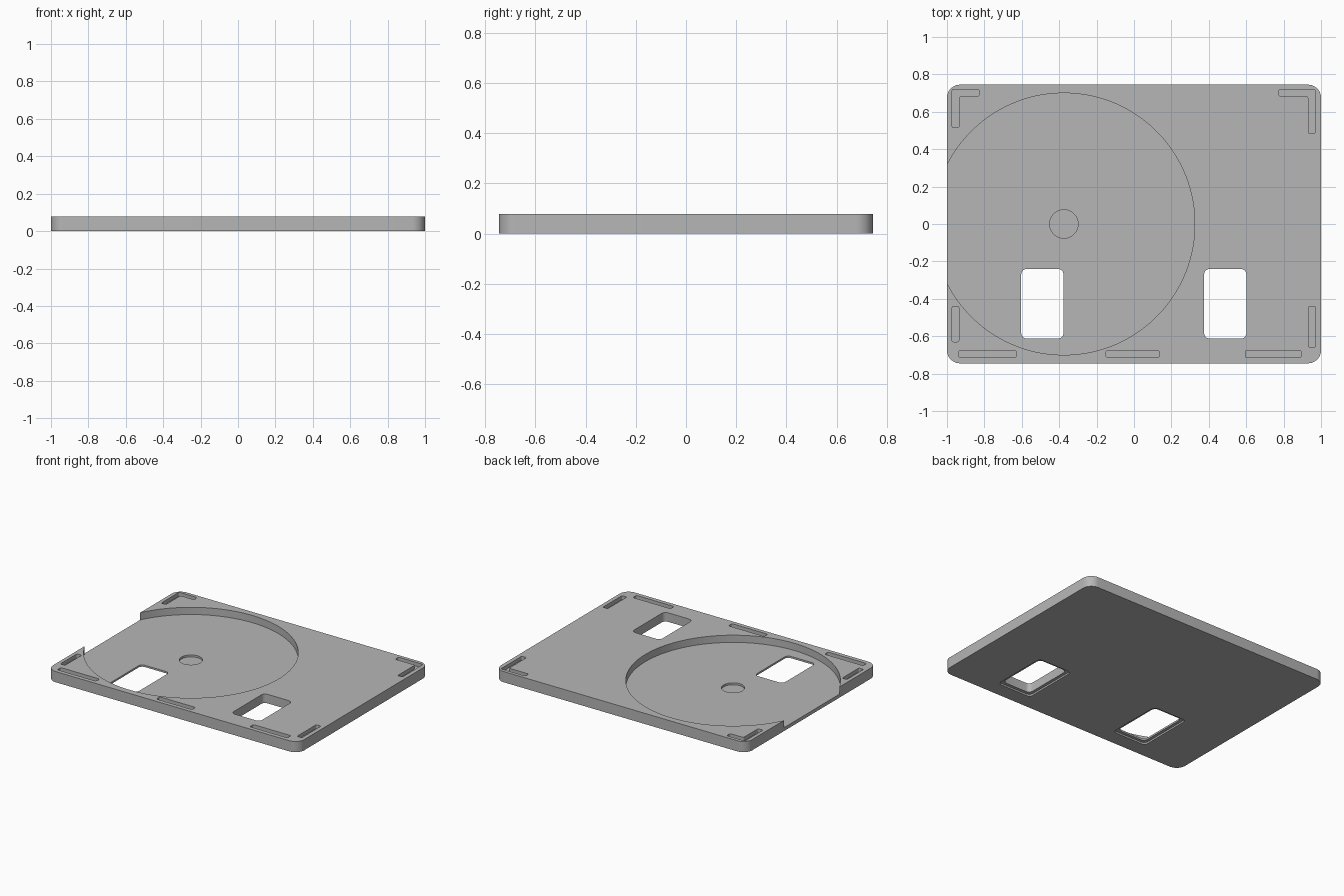
import bpy
import bmesh
import math

cube = bpy.data.objects.get("Cube")
if cube:
    bpy.data.objects.remove(cube, do_unlink=True)

THICK = 0.077       # plate thickness
FLOOR = 0.025       # floor of the round recess
SLOT_FLOOR = 0.05   # floor of the foot slots
ABOVE = 0.12        # top of every cutter

grey = bpy.data.materials.new("plain grey")
grey.use_nodes = True
colour = (0.47, 0.47, 0.47, 1)
grey.diffuse_color = colour
grey.node_tree.nodes["Principled BSDF"].inputs["Base Color"].default_value = colour


def prism(name, outline, z0, z1, radius=0.0, segments=6):
    """Extrude a flat outline from z0 to z1, rounding its corners."""
    bm = bmesh.new()
    bm.faces.new([bm.verts.new((x, y, z0)) for x, y in outline])
    if radius:
        bmesh.ops.bevel(bm, geom=bm.verts[:], offset=radius, segments=segments,
                        profile=0.5, affect='VERTICES')
    top = bmesh.ops.extrude_face_region(bm, geom=bm.faces[:])["geom"]
    bmesh.ops.translate(bm, vec=(0, 0, z1 - z0),
                        verts=[v for v in top if isinstance(v, bmesh.types.BMVert)])
    bmesh.ops.recalc_face_normals(bm, faces=bm.faces[:])
    mesh = bpy.data.meshes.new(name)
    bm.to_mesh(mesh)
    bm.free()
    obj = bpy.data.objects.new(name, mesh)
    obj.data.materials.append(grey)
    bpy.context.collection.objects.link(obj)
    return obj


def rect(x0, x1, y0, y1):
    return [(x0, y0), (x1, y0), (x1, y1), (x0, y1)]


def circle(cx, cy, r, count):
    steps = [2 * math.pi * (i + 0.5) / count for i in range(count)]
    return [(cx + r * math.cos(a), cy + r * math.sin(a)) for a in steps]


def corner(x, y, dx, dy, w):
    """L-shaped outline with its outer corner at x, y and signed arm lengths."""
    wx, wy = math.copysign(w, dx), math.copysign(w, dy)
    return [(x, y), (x + dx, y), (x + dx, y + wy),
            (x + wx, y + wy), (x + wx, y + dy), (x, y + dy)]


# Rounded base plate
plate = prism("base_plate", rect(-1, 1, -0.745, 0.745), 0, THICK, 0.07, 10)


def cut(outline, z0, z1=ABOVE, radius=0.0):
    cutter = prism("cutter", outline, z0, z1, radius)
    cutter.hide_render = True
    mod = plate.modifiers.new("cut", 'BOOLEAN')
    mod.operation = 'DIFFERENCE'
    mod.solver = 'EXACT'
    mod.object = cutter
    bpy.context.view_layer.objects.active = plate
    bpy.ops.object.modifier_apply(modifier=mod.name)
    bpy.data.objects.remove(cutter, do_unlink=True)


# Round recess breaking through the right edge, with a shallow centre pit
cut(circle(-0.375, 0, 0.70, 128), FLOOR)
cut(circle(-0.375, 0, 0.076, 48), 0.011)

# Two through windows, each with a wider step underneath
for x in (-0.49, 0.488):
    cut(rect(x - 0.113, x + 0.113, -0.613, -0.24), -0.05, ABOVE, 0.03)
    cut(rect(x - 0.135, x + 0.135, -0.635, -0.218), -0.05, 0.012, 0.03)

# Straight foot slots along the front edge
for x0, x1 in ((-0.938, -0.63), (-0.15, 0.135), (0.595, 0.895)):
    cut(rect(x0, x1, -0.715, -0.675), SLOT_FLOOR, ABOVE, 0.012)

# Straight foot slots on the sides
cut(rect(-0.973, -0.936, -0.63, -0.44), SLOT_FLOOR, ABOVE, 0.01)
cut(rect(0.932, 0.97, -0.66, -0.44), SLOT_FLOOR, ABOVE, 0.01)

# Corner foot slots at the back
cut(corner(-0.973, 0.72, 0.145, -0.205, 0.038), SLOT_FLOOR, ABOVE, 0.01)
cut(corner(0.97, 0.72, -0.195, -0.237, 0.038), SLOT_FLOOR, ABOVE, 0.01)

# Smooth the curved walls, keep the rims sharp
bpy.ops.object.select_all(action='DESELECT')
plate.select_set(True)
bpy.context.view_layer.objects.active = plate
bpy.ops.object.shade_smooth_by_angle(angle=math.radians(30))
